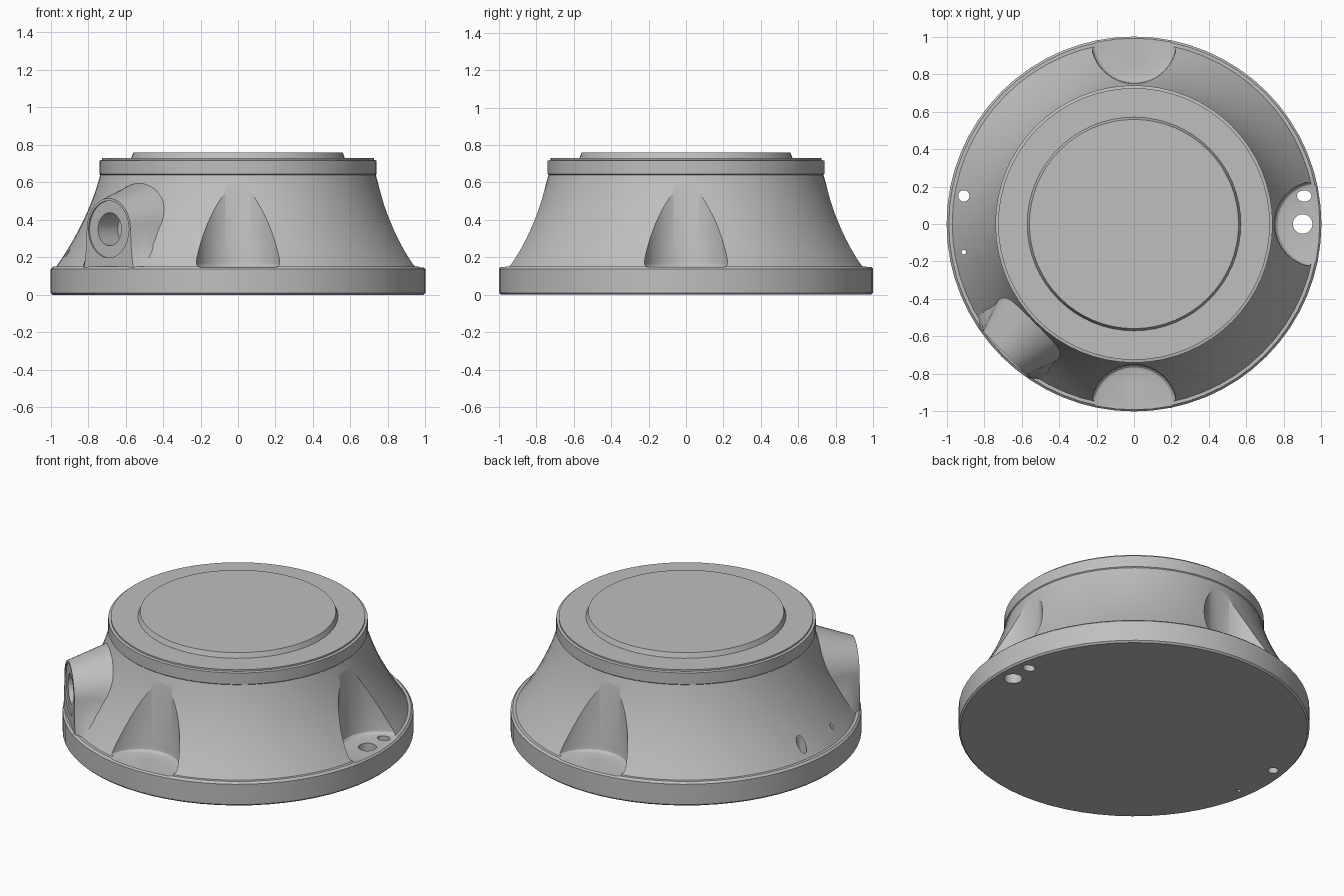
import bpy, bmesh, math
from mathutils import Matrix, Vector

if "Cube" in bpy.data.objects:
    bpy.data.objects.remove(bpy.data.objects["Cube"], do_unlink=True)

grey = bpy.data.materials.new("cast_grey")
grey.use_nodes = True
grey.diffuse_color = (0.52, 0.52, 0.52, 1)
grey.node_tree.nodes["Principled BSDF"].inputs["Base Color"].default_value = (0.52, 0.52, 0.52, 1)


def finish(name, bm):
    bmesh.ops.recalc_face_normals(bm, faces=bm.faces)
    mesh = bpy.data.meshes.new(name)
    bm.to_mesh(mesh)
    bm.free()
    mesh.materials.append(grey)
    obj = bpy.data.objects.new(name, mesh)
    bpy.context.collection.objects.link(obj)
    return obj


def lathe(name, profile, steps=64, place=None):
    """Revolve (radius, height) points around z; both ends lie on the axis."""
    bm = bmesh.new()
    verts = [bm.verts.new((r, 0, z)) for r, z in profile]
    edges = [bm.edges.new(pair) for pair in zip(verts, verts[1:])]
    bmesh.ops.spin(bm, geom=verts + edges, cent=(0, 0, 0), axis=(0, 0, 1),
                   angle=math.tau, steps=steps)
    bmesh.ops.remove_doubles(bm, verts=bm.verts, dist=0.0001)
    if place:
        bm.transform(place)
    return finish(name, bm)


def rod(name, radius, low, high, place, steps=32):
    return lathe(name, [(0, low), (radius, low), (radius, high), (0, high)], steps, place)


def combine(target, other, operation):
    mod = target.modifiers.new(operation.lower(), "BOOLEAN")
    mod.operation = operation
    mod.solver = "EXACT"
    mod.object = other
    bpy.context.view_layer.objects.active = target
    bpy.ops.object.modifier_apply(modifier=mod.name)
    bpy.data.objects.remove(other, do_unlink=True)


# Flared housing with rim, collar and raised top plate
flare = [(0.97 - 0.235 * math.sin(t * math.pi / 2) ** 0.9 * (0.75 + 0.25 * t), 0.15 + 0.49 * t)
         for t in (i / 10 for i in range(11))]
# Ease the flare into an even concave curve
flare = [(0.735 + 0.235 * (0.55 * (1 - t) + 0.45 * (1 - t) ** 2), z)
         for (r, z), t in zip(flare, (i / 10 for i in range(11)))]
housing = lathe("housing", [(0, 0), (0.99, 0), (1, 0.01), (1, 0.138), (0.988, 0.15)] + flare + [
    (0.74, 0.645), (0.74, 0.717), (0.725, 0.72), (0.725, 0.73),
    (0.57, 0.73), (0.558, 0.76), (0, 0.76)])

# Cable boss: a tapered arch lofted outwards, flaring at the foot
outward = Matrix.Rotation(math.radians(225), 4, "Z")
bm = bmesh.new()
rings = []
for d in (0.976, 0.95, 0.92, 0.88, 0.8, 0.7, 0.6):
    r = 0.165 + 0.35 * (0.976 - d)
    foot = min(0.1, 0.02 + 0.9 * (0.976 - d))
    half = [(r + foot, 0.06), (r + foot, 0.15), (r + foot * 0.55, 0.2), (r + foot * 0.2, 0.27)]
    arc = [(r * math.cos(a), 0.35 + r * math.sin(a))
           for a in (math.pi * i / 24 for i in range(25))]
    outline = half + arc + [(-w, z) for w, z in reversed(half)]
    rings.append([bm.verts.new((d, w, z)) for w, z in outline])
for a, b in zip(rings, rings[1:]):
    for i in range(len(a)):
        j = (i + 1) % len(a)
        bm.faces.new((a[i], a[j], b[j], b[i]))
bm.faces.new(rings[0])
bm.faces.new(rings[-1])
bm.transform(outward)
combine(housing, finish("cable_boss", bm), "UNION")

# Shallow face and socket in the boss
axis = outward @ Matrix.Translation((0, 0, 0.35)) @ Matrix.Rotation(math.pi / 2, 4, "Y")
combine(housing, rod("face_cutter", 0.152, 0.968, 1.1, axis, 48), "DIFFERENCE")
combine(housing, rod("socket_cutter", 0.088, 0.82, 1.1, axis), "DIFFERENCE")

# Four scooped pockets, each with a through hole for a bolt
for k in range(4):
    turn = Matrix.Rotation(k * math.pi / 2, 4, "Z")
    place = turn @ Matrix.Translation((0.98, 0, 0))
    pocket = [(0, 0.147), (0.2, 0.147), (0.215, 0.151), (0.226, 0.162), (0.23, 0.18),
              (0.23, 0.7), (0, 0.7)]
    combine(housing, lathe("pocket_cutter", pocket, 64, place), "DIFFERENCE")
    hole = turn @ Matrix.Translation((0.9, 0, 0))
    combine(housing, rod("bolt_cutter", 0.052, -0.1, 0.3, hole), "DIFFERENCE")

# Locating slot and dowel holes in the side pockets
for x, y, radius, stretch in ((0.908, 0.15, 0.03, 1.3), (-0.908, 0.15, 0.03, 1),
                              (-0.908, -0.15, 0.012, 1)):
    place = Matrix.Translation((x, y, 0)) @ Matrix.Diagonal(Vector((stretch, 1, 1, 1)))
    combine(housing, rod("dowel_cutter", radius, -0.1, 0.3, place, 24), "DIFFERENCE")

# Smooth shading with crisp edges
bpy.ops.object.select_all(action="DESELECT")
housing.select_set(True)
bpy.context.view_layer.objects.active = housing
bpy.ops.object.shade_smooth_by_angle(angle=math.radians(28))
